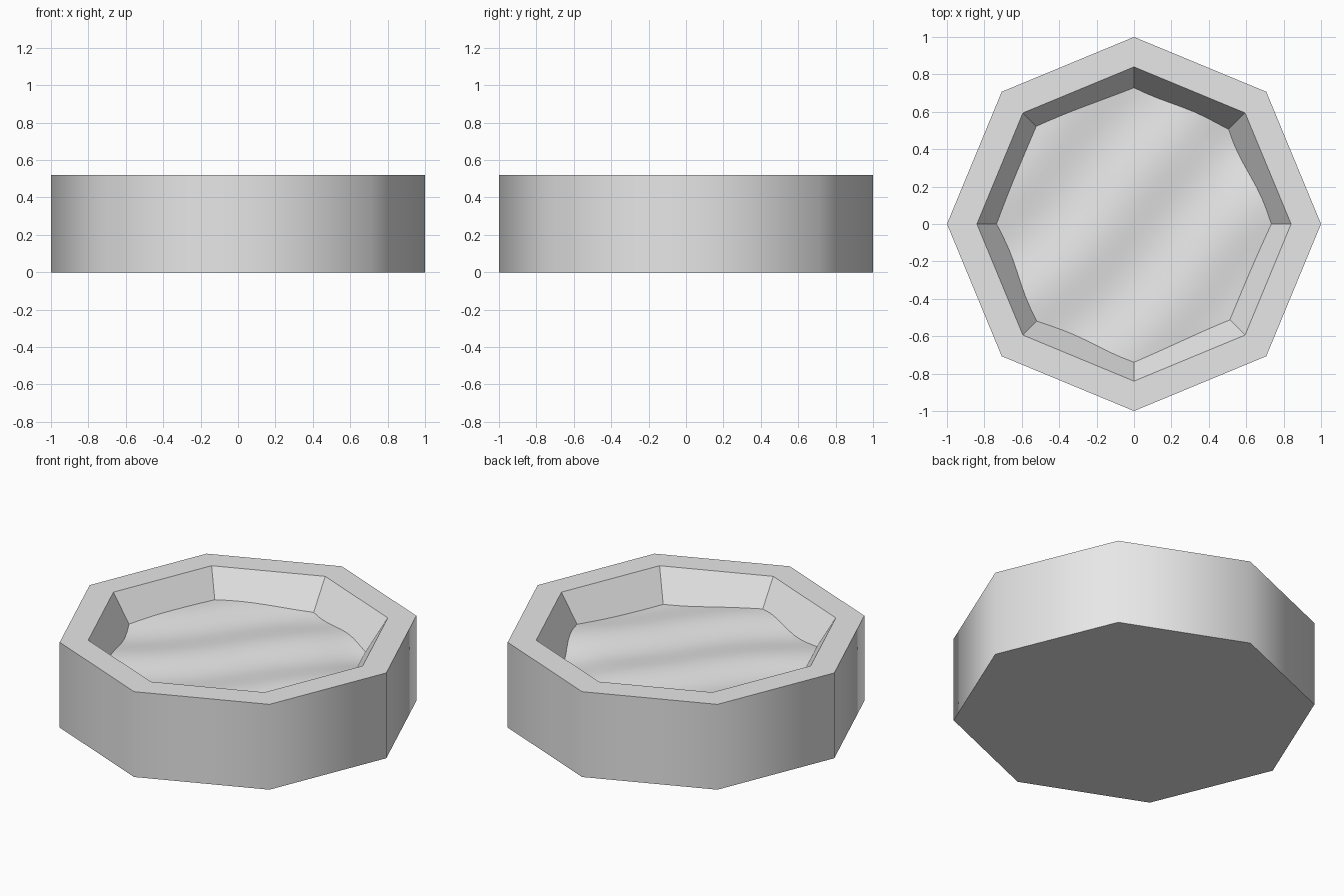
import bpy, bmesh, math

if "Cube" in bpy.data.objects:
    bpy.data.objects.remove(bpy.data.objects["Cube"])

HEIGHT, RIM, TAPER = 0.52, 0.84, 0.63
SEGMENTS, RINGS = 64, 16

stone = bpy.data.materials.new("light_grey")
stone.use_nodes = True
grey = (0.8, 0.8, 0.8, 1)
stone.diffuse_color = grey
stone.node_tree.nodes["Principled BSDF"].inputs["Base Color"].default_value = grey


def finish(bm, name):
    mesh = bpy.data.meshes.new(name)
    bm.to_mesh(mesh)
    bm.free()
    mesh.materials.append(stone)
    obj = bpy.data.objects.new(name, mesh)
    bpy.context.collection.objects.link(obj)
    return obj


def octagon_point(radius, angle):
    """Point on an octagon whose corners lie on the axes."""
    side = math.pi / 4
    r = radius * math.cos(side / 2) / math.cos(angle % side - side / 2)
    return r * math.cos(angle), r * math.sin(angle)


def floor_height(x, y):
    """Gentle diagonal ripples with a shallow dip at one corner."""
    u = (x - y) / math.sqrt(2)
    ripple = 0.013 * math.cos(2 * math.pi * (u + 0.12 + 0.04 * math.sin(3 * (x + y))) / 0.55)
    dip = 0.03 * math.exp(-((x - 0.5) ** 2 + (y - 0.5) ** 2) / 0.04)
    return 0.35 + ripple - dip


def ring(bm, radius, z, count):
    angles = [2 * math.pi * i / count for i in range(count)]
    return [bm.verts.new((*octagon_point(radius, a), z)) for a in angles]


def bridge(bm, lower, upper, smooth):
    n = len(lower)
    for i in range(n):
        j = (i + 1) % n
        bm.faces.new((lower[i], lower[j], upper[j], upper[i])).smooth = smooth


# Outer tub: base, smooth outside wall and flat rim
bm = bmesh.new()
bottom = ring(bm, 1, 0, 8)
top = ring(bm, 1, HEIGHT, 8)
inner = ring(bm, RIM, HEIGHT, 8)
bm.faces.new(bottom[::-1])
bridge(bm, bottom, top, True)
bridge(bm, top, inner, False)
finish(bm, "outer_tub")

# Basin: tapered flat inner walls meeting the rippled floor
bm = bmesh.new()
rim = ring(bm, RIM, HEIGHT, SEGMENTS)
rows = [[] for _ in range(RINGS)]
for i in range(SEGMENTS):
    angle = 2 * math.pi * i / SEGMENTS
    edge = 0.73
    for _ in range(6):
        z = floor_height(*octagon_point(edge, angle))
        edge = RIM - TAPER * (HEIGHT - z)
    for k, row in enumerate(rows):
        x, y = octagon_point(edge * (k + 1) / RINGS, angle)
        row.append(bm.verts.new((x, y, floor_height(x, y))))
bridge(bm, rim, rows[-1], False)
for k in range(RINGS - 1, 0, -1):
    bridge(bm, rows[k], rows[k - 1], True)
center = bm.verts.new((0, 0, floor_height(0, 0)))
for i in range(SEGMENTS):
    bm.faces.new((rows[0][i], rows[0][(i + 1) % SEGMENTS], center)).smooth = True
finish(bm, "basin_floor_and_walls")
